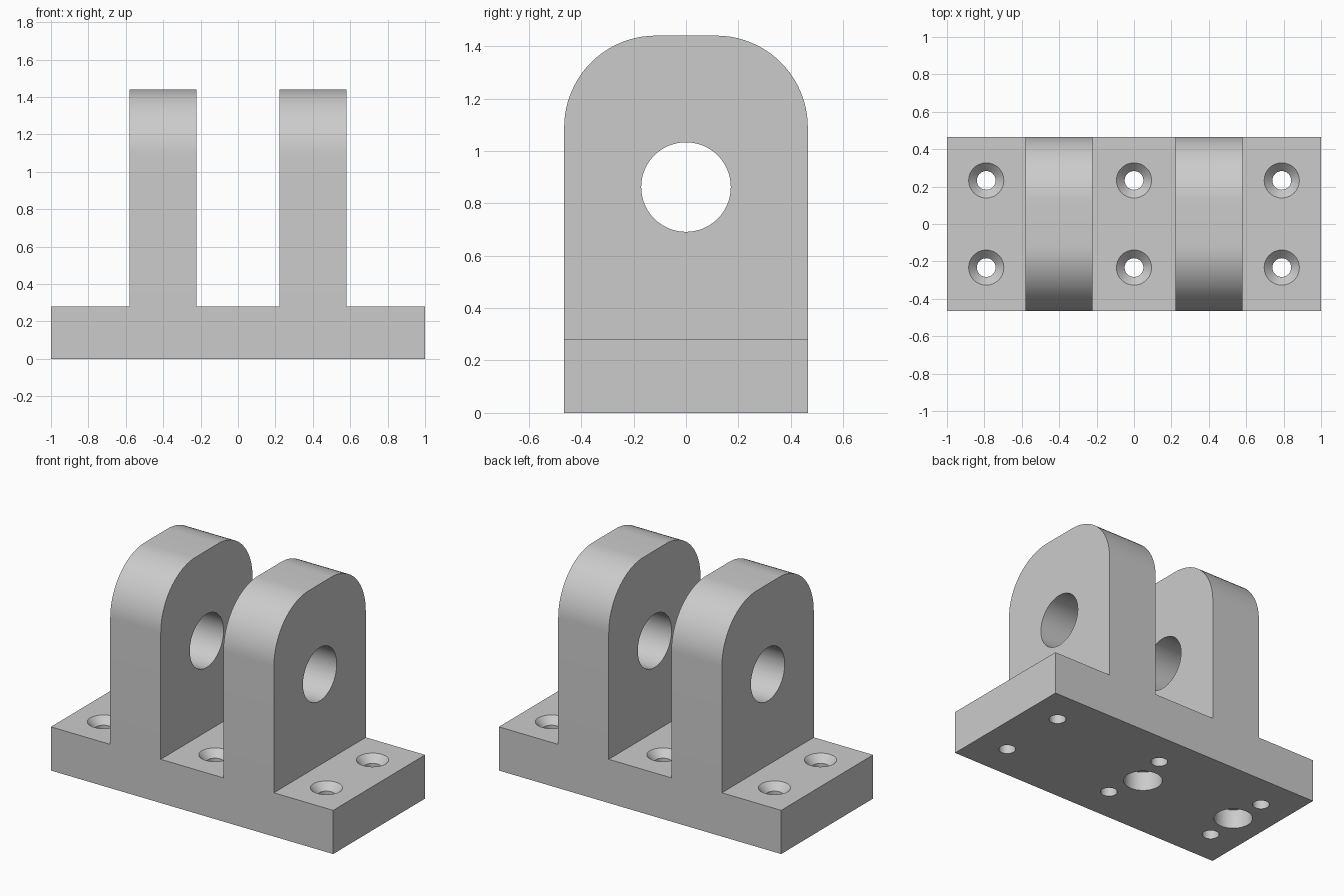
import bpy
import bmesh
from math import pi, sin, cos
from mathutils import Matrix, Vector

default = bpy.data.objects.get("Cube")
if default:
    bpy.data.objects.remove(default, do_unlink=True)

HALF_DEPTH = 0.465
BASE_TOP = 0.28
LUG_TOP = 1.44
LUG_IN, LUG_OUT = 0.222, 0.58

grey = bpy.data.materials.new("plain grey")
grey.use_nodes = True
colour = (0.6, 0.6, 0.6, 1)
grey.diffuse_color = colour
grey.node_tree.nodes["Principled BSDF"].inputs["Base Color"].default_value = colour


def make_object(name, bm):
    bmesh.ops.recalc_face_normals(bm, faces=bm.faces[:])
    mesh = bpy.data.meshes.new(name)
    bm.to_mesh(mesh)
    bm.free()
    mesh.materials.append(grey)
    obj = bpy.data.objects.new(name, mesh)
    bpy.context.collection.objects.link(obj)
    return obj


def add_turned(bm, rings, matrix, sides=48):
    """Closed turned solid from (height, radius) pairs."""
    loops = [[bm.verts.new(matrix @ Vector((r * cos(2 * pi * i / sides),
                                            r * sin(2 * pi * i / sides), z)))
              for i in range(sides)] for z, r in rings]
    for low, high in zip(loops, loops[1:]):
        for i in range(sides):
            j = (i + 1) % sides
            bm.faces.new((low[i], low[j], high[j], high[i]))
    bm.faces.new(loops[0][::-1])
    bm.faces.new(loops[-1])


# Bracket body: front outline extruded from front to back
half = [(LUG_IN, BASE_TOP), (LUG_IN, LUG_TOP), (LUG_OUT, LUG_TOP),
        (LUG_OUT, BASE_TOP), (1, BASE_TOP), (1, 0)]
outline = half + [(-x, z) for x, z in reversed(half)]
bm = bmesh.new()
face = bm.faces.new([bm.verts.new((x, -HALF_DEPTH, z)) for x, z in outline])
grown = bmesh.ops.extrude_face_region(bm, geom=[face])["geom"]
bmesh.ops.translate(bm, vec=(0, 2 * HALF_DEPTH, 0),
                    verts=[g for g in grown if isinstance(g, bmesh.types.BMVert)])

# Rounded top corners of the lugs
corners = [e for e in bm.edges
           if all(v.co.z > LUG_TOP - 0.01 for v in e.verts)
           and abs(e.verts[0].co.y - e.verts[1].co.y) < 0.01]
bmesh.ops.bevel(bm, geom=corners, offset=0.35, segments=20, profile=0.5,
                affect='EDGES')
bracket = make_object("clevis_bracket", bm)

# Pin bore, countersunk screw holes and blind pockets under the base
bm = bmesh.new()
add_turned(bm, [(-1, 0.171), (1, 0.171)],
           Matrix.Translation((0, 0, 0.862)) @ Matrix.Rotation(pi / 2, 4, 'Y'), 64)
for x in (-0.79, 0, 0.79):
    for y in (-0.233, 0.233):
        add_turned(bm, [(-0.1, 0.05), (BASE_TOP - 0.045, 0.05),
                        (BASE_TOP, 0.094), (BASE_TOP + 0.05, 0.094)],
                   Matrix.Translation((x, y, 0)))
for x in (-0.77, -0.07):
    add_turned(bm, [(-0.1, 0.115), (0.125, 0.115)], Matrix.Translation((x, 0, 0)))
cutter = make_object("hole_cutter", bm)
cutter.hide_render = True

# Cut the holes, then drop the cutter
cut = bracket.modifiers.new("holes", 'BOOLEAN')
cut.operation = 'DIFFERENCE'
cut.solver = 'EXACT'
cut.object = cutter
bpy.ops.object.select_all(action='DESELECT')
bracket.select_set(True)
bpy.context.view_layer.objects.active = bracket
bpy.ops.object.modifier_apply(modifier=cut.name)
bpy.data.objects.remove(cutter, do_unlink=True)
bpy.ops.object.shade_smooth_by_angle()
